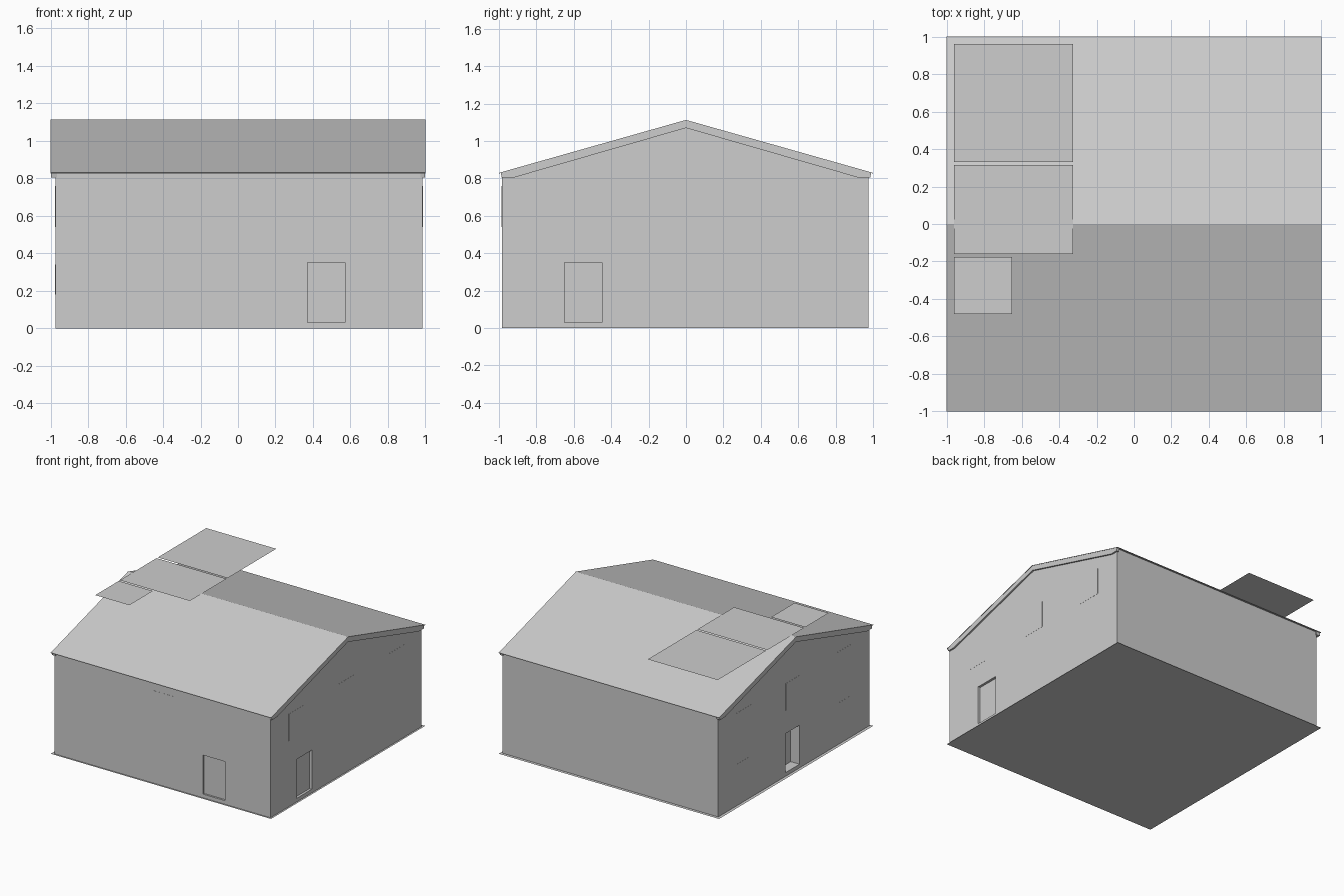
import bpy, bmesh
from mathutils import Vector

cube = bpy.data.objects.get("Cube")
if cube:
    bpy.data.objects.remove(cube, do_unlink=True)

grey = bpy.data.materials.new("mid_grey")
grey.use_nodes = True
GREY = (0.61, 0.61, 0.61, 1)
grey.diffuse_color = GREY
grey.node_tree.nodes["Principled BSDF"].inputs["Base Color"].default_value = GREY


def finish(name, bm):
    bmesh.ops.recalc_face_normals(bm, faces=bm.faces)
    mesh = bpy.data.meshes.new(name)
    bm.to_mesh(mesh)
    bm.free()
    mesh.materials.append(grey)
    obj = bpy.data.objects.new(name, mesh)
    bpy.context.collection.objects.link(obj)
    return obj


def box(name, lo, hi):
    """Box between two opposite corners."""
    lo, hi = Vector(lo), Vector(hi)
    bm = bmesh.new()
    bmesh.ops.create_cube(bm, size=1)
    for v in bm.verts:
        v.co = Vector([(lo[i] + hi[i]) / 2 + v.co[i] * (hi[i] - lo[i]) for i in range(3)])
    return finish(name, bm)


def sheet(name, x0, x1, y0, y1, z):
    """Level sheet without thickness, facing up."""
    bm = bmesh.new()
    corners = [(x0, y0), (x1, y0), (x1, y1), (x0, y1)]
    face = bm.faces.new([bm.verts.new((x, y, z)) for x, y in corners])
    obj = finish(name, bm)
    if obj.data.polygons[0].normal.z < 0:
        obj.data.flip_normals()
    return obj


def prism(name, profile, x0, x1):
    """Extrude a y-z profile along x."""
    bm = bmesh.new()
    face = bm.faces.new([bm.verts.new((x0, y, z)) for y, z in profile])
    ext = bmesh.ops.extrude_face_region(bm, geom=[face])
    verts = [g for g in ext["geom"] if isinstance(g, bmesh.types.BMVert)]
    bmesh.ops.translate(bm, verts=verts, vec=(x1 - x0, 0, 0))
    return finish(name, bm)


def gable(half):
    """Mirror one half of a roof profile across the ridge line."""
    return half + [(-y, z) for y, z in reversed(half) if y > 0]


def recess(target, lo, hi):
    """Cut a door opening into a wall."""
    cutter = box("cutter", lo, hi)
    cutter.hide_render = True
    mod = target.modifiers.new("opening", 'BOOLEAN')
    mod.operation = 'DIFFERENCE'
    mod.solver = 'EXACT'
    mod.object = cutter
    bpy.context.view_layer.objects.active = target
    bpy.ops.object.modifier_apply(modifier=mod.name)
    bpy.data.objects.remove(cutter, do_unlink=True)


# Wall faces and roof heights
LEFT, RIGHT, FRONT, BACK = 0.985, -0.975, -0.985, 0.975
RIDGE, EAVE = 1.113, 0.83
SLOPE = RIDGE - EAVE


def roof_under(y):
    """Height just below the roof sheet."""
    return RIDGE - SLOPE * abs(y) - 0.003


# Gabled wall block reaching up to the roof sheet
walls = prism("walls", [(FRONT, 0), (BACK, 0), (BACK, roof_under(BACK)),
                        (0, roof_under(0)), (FRONT, roof_under(FRONT))], RIGHT, LEFT)

# Door openings in the front and both gables
recess(walls, (0.37, FRONT - 0.1, 0.03), (0.57, FRONT + 0.015, 0.35))
recess(walls, (LEFT - 0.02, -0.65, 0.03), (LEFT + 0.1, -0.45, 0.35))
recess(walls, (RIGHT - 0.1, -0.08, 0.03), (RIGHT + 0.08, 0.1, 0.35))

# Thin pitched roof sheet
prism("roof", gable([(0, RIDGE), (1, EAVE), (1, EAVE - 0.004), (0, RIDGE - 0.004)]), -1, 1)

# Verge boards along both gable ends
verge = gable([(0, RIDGE - 0.002), (0.99, EAVE), (0.985, 0.805), (0.92, 0.805), (0, 1.07)])
prism("left_verge_board", verge, LEFT - 0.01, 0.998)
prism("right_verge_board", verge, -0.998, RIGHT + 0.01)

# Ground sheet
sheet("ground_sheet", -1, 1, -1, 1, 0)

# Level panels at ridge height
for i, (x1, y0, y1) in enumerate([(-0.325, 0.33, 0.96), (-0.325, -0.16, 0.315),
                                  (-0.65, -0.48, -0.175)]):
    sheet(f"roof_panel_{i + 1}", -0.96, x1, y0, y1, RIDGE + 0.001)

# Flush upper windows on the front and both gables
T = 0.001
box("front_window", (-0.1, FRONT - T, 0.54), (0.1, FRONT + T, 0.76))
for side, x in (("left", LEFT), ("right", RIGHT)):
    for i, y in enumerate((-0.65, 0, 0.65)):
        box(f"{side}_window_{i + 1}", (x - T, y - 0.1, 0.54), (x + T, y + 0.1, 0.76))

# Small lower windows on the right gable
for i, y in enumerate((-0.67, 0.67)):
    box(f"small_window_{i + 1}", (RIGHT - T, y - 0.08, 0.18), (RIGHT + T, y + 0.08, 0.34))
